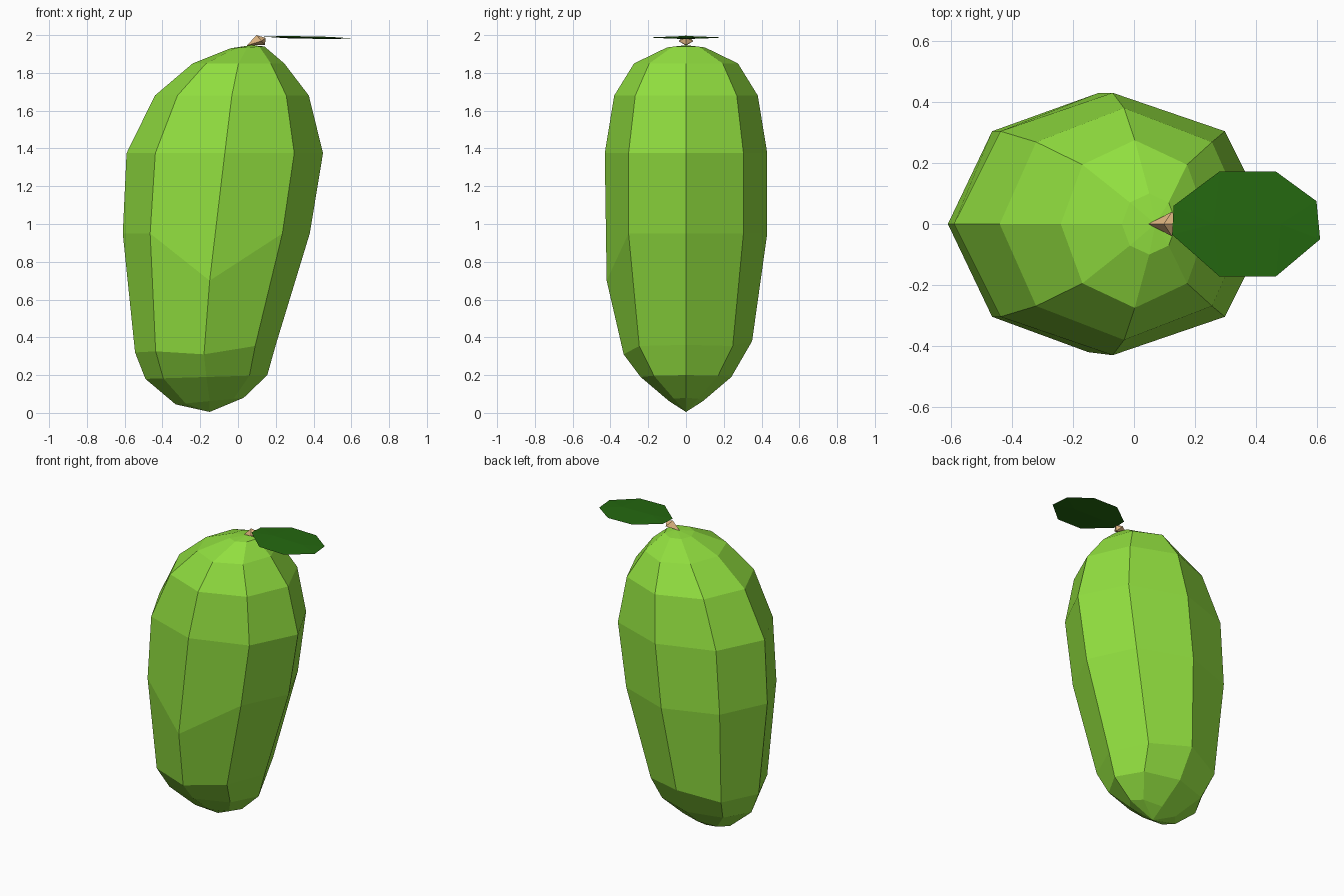
import bpy, bmesh
from math import sin, cos, pi
from mathutils import Vector

if "Cube" in bpy.data.objects:
    bpy.data.objects.remove(bpy.data.objects["Cube"], do_unlink=True)


def material(name, rgb):
    mat = bpy.data.materials.new(name)
    mat.use_nodes = True
    mat.diffuse_color = (*rgb, 1)
    mat.node_tree.nodes["Principled BSDF"].inputs["Base Color"].default_value = (*rgb, 1)
    return mat


def finish(bm, name, mat):
    bmesh.ops.recalc_face_normals(bm, faces=bm.faces[:])
    mesh = bpy.data.meshes.new(name)
    bm.to_mesh(mesh)
    bm.free()
    mesh.materials.append(mat)
    obj = bpy.data.objects.new(name, mesh)
    bpy.context.collection.objects.link(obj)
    return obj


def loft(bm, start, rings, end):
    """Join rings of points, closed by a pole at each end."""
    a, b = bm.verts.new(start), bm.verts.new(end)
    loops = [[bm.verts.new(p) for p in ring] for ring in rings]
    n = len(loops[0])
    for i in range(n):
        j = (i + 1) % n
        bm.faces.new((a, loops[0][j], loops[0][i]))
        bm.faces.new((b, loops[-1][i], loops[-1][j]))
        for low, up in zip(loops, loops[1:]):
            bm.faces.new((low[i], low[j], up[j], up[i]))
    return loops


green = material("fruit green", (0.285, 0.74, 0.05))
dark_green = material("leaf green", (0.0176, 0.138, 0.005))
tan = material("stem tan", (0.73, 0.456, 0.216))

# Fruit: eight-sided leaning body; rows are left x, right x, half depth, left z, right z
SIDES = 8
rows = [
    (-0.33, 0.03, 0.09, 0.045, 0.08),
    (-0.49, 0.155, 0.24, 0.18, 0.20),
    (-0.545, 0.20, 0.35, 0.32, 0.36),
    (-0.61, 0.38, 0.43, 0.95, 0.95),
    (-0.59, 0.45, 0.43, 1.375, 1.375),
    (-0.44, 0.375, 0.38, 1.68, 1.68),
    (-0.24, 0.245, 0.275, 1.85, 1.85),
    (-0.04, 0.14, 0.10, 1.93, 1.94),
]
rings = []
for x0, x1, depth, z0, z1 in rows:
    ring = []
    for i in range(SIDES):
        a = 2 * pi * i / SIDES
        t = (1 + cos(a)) / 2
        ring.append(Vector((x0 + (x1 - x0) * t, depth * sin(a), z0 + (z1 - z0) * t)))
    rings.append(ring)
rings[3][6] = Vector((-0.15, -0.42, 0.70))   # low bulge on the front
rings[2][6] = Vector((-0.18, -0.33, 0.31))
rings[2][2].z = 0.38
bm = bmesh.new()
loft(bm, (-0.15, 0, 0.005), rings, (0.07, 0, 1.947))
finish(bm, "fruit_body", green)

# Stem: small four-sided spike widening away from the fruit
bm = bmesh.new()
centre = Vector((0.12, 0, 1.974))
up, side = Vector((-0.022, 0, 0.026)), Vector((0, 0.04, 0))
ring = [centre + up, centre + side - up * 0.2, centre - up, centre - side - up * 0.2]
loft(bm, (0.047, 0, 1.945), [ring], (0.147, 0, 1.985))
finish(bm, "stem", tan)

# Leaf: thin outline, slightly drooping to the tip
outline = [(0.13, 0.06), (0.28, 0.172), (0.465, 0.172), (0.598, 0.075),
           (0.61, -0.05), (0.465, -0.172), (0.28, -0.172), (0.125, -0.035)]
bm = bmesh.new()


def leaf_z(x):
    return 1.992 - 0.02 * (x - 0.13)


rim = [bm.verts.new((x, y, leaf_z(x))) for x, y in outline]
for lift in (0.006, -0.006):
    ridge = [bm.verts.new((x, 0, leaf_z(x) + lift)) for x in (0.26, 0.48)]
    p, q = ridge
    for i, j in ((0, 1), (6, 7), (7, 0), (5, 6), (1, 2)):
        if (i, j) in ((5, 6), (1, 2)):
            continue
        bm.faces.new((p, rim[i], rim[j]))
    for i, j in ((2, 3), (3, 4), (4, 5)):
        bm.faces.new((q, rim[i], rim[j]))
    bm.faces.new((p, rim[1], rim[2], q))
    bm.faces.new((q, rim[5], rim[6], p))
finish(bm, "leaf", dark_green)
